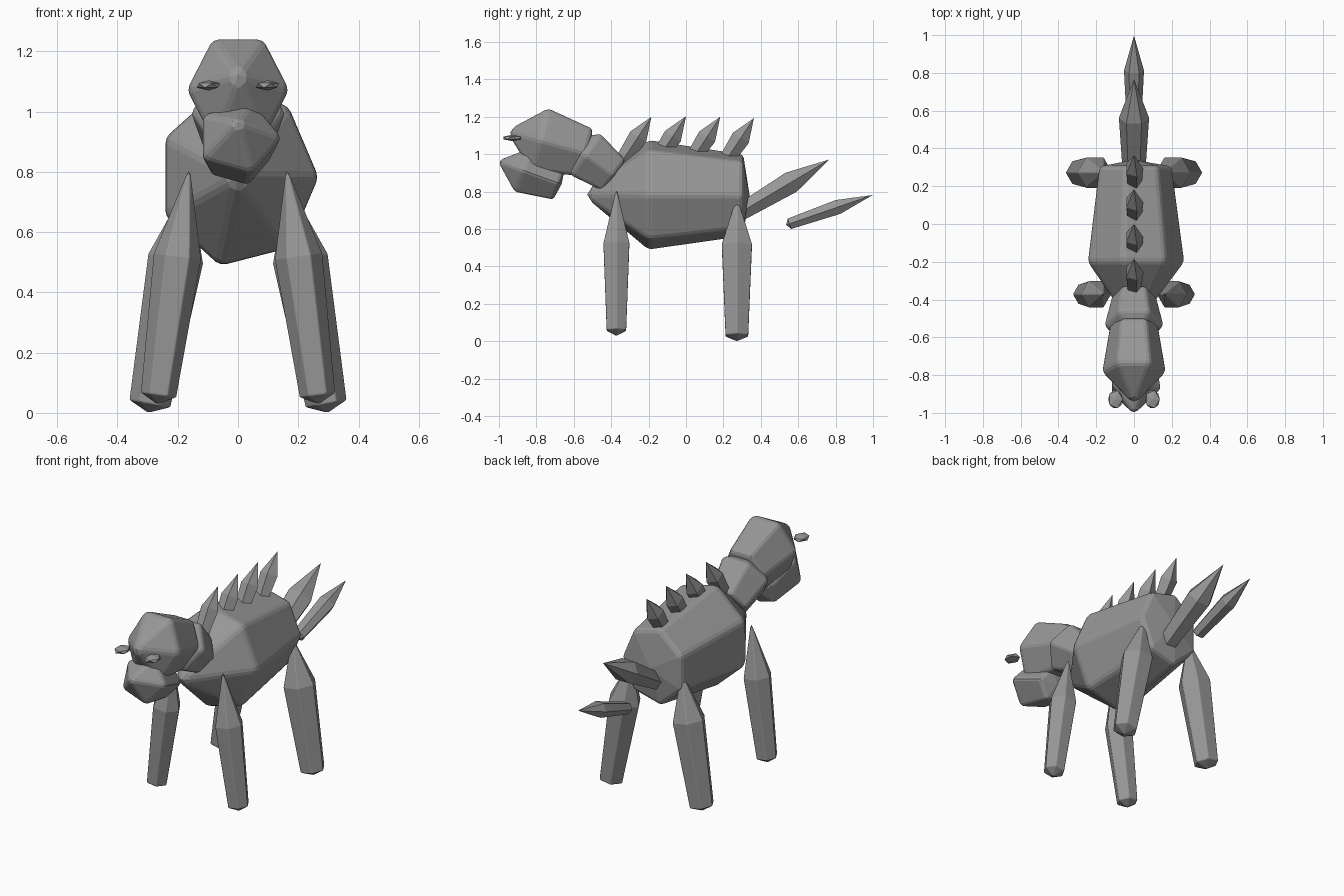
import bpy, bmesh, math
from mathutils import Vector

if "Cube" in bpy.data.objects:
    bpy.data.objects.remove(bpy.data.objects["Cube"])

grey = bpy.data.materials.new("stone grey")
grey.diffuse_color = (0.31, 0.31, 0.31, 1)
grey.use_nodes = True
grey.node_tree.nodes["Principled BSDF"].inputs["Base Color"].default_value = grey.diffuse_color


def finish(name, bm, bevel=0.0):
    bmesh.ops.recalc_face_normals(bm, faces=bm.faces)
    me = bpy.data.meshes.new(name)
    bm.to_mesh(me)
    bm.free()
    ob = bpy.data.objects.new(name, me)
    bpy.context.collection.objects.link(ob)
    me.materials.append(grey)
    if bevel:
        m = ob.modifiers.new("soft edges", 'BEVEL')
        m.width = bevel
        m.segments = 2
        m.limit_method = 'ANGLE'
        m.angle_limit = math.radians(20)
    return ob


def crystal(name, tip, end, n, rx, rz=None, bevel=0.0, t1=0.4, taper=0.75):
    """Pointed at tip, widest at t1, tapering to a blunt end."""
    rz = rz or rx
    tip, end = Vector(tip), Vector(end)
    axis = (end - tip).normalized()
    u = Vector((1, 0, 0))
    u = (u - axis * u.dot(axis)).normalized()
    v = axis.cross(u)
    bm = bmesh.new()
    rings = []
    for t, k in ((t1, 1.0), (0.96, taper)):
        c = tip.lerp(end, t)
        rings.append([bm.verts.new(c + u * rx * k * math.cos(2 * math.pi * i / n)
                                   + v * rz * k * math.sin(2 * math.pi * i / n))
                      for i in range(n)])
    a, b = bm.verts.new(tip), bm.verts.new(end)
    for i in range(n):
        j = (i + 1) % n
        bm.faces.new((a, rings[0][i], rings[0][j]))
        bm.faces.new((rings[0][i], rings[1][i], rings[1][j], rings[0][j]))
        bm.faces.new((b, rings[1][j], rings[1][i]))
    return finish(name, bm, bevel)


# torso, neck, head and jaw
crystal("body", (0, -0.56, 0.785), (0, 0.34, 0.78), 7, 0.27, 0.305, 0.02)
crystal("neck", (0, -0.646, 1.078), (0, -0.375, 0.88), 6, 0.16, 0.157, 0.015)
crystal("head", (0, -0.96, 1.125), (0, -0.515, 1.005), 6, 0.172, 0.2, 0.018)
crystal("jaw", (0, -1.012, 0.967), (0, -0.665, 0.84), 5, 0.147, 0.135, 0.015)

# legs and eyes, mirrored left and right
for side, s in (("left", -1), ("right", 1)):
    crystal("front_leg_" + side, (s * 0.16, -0.372, 0.82), (s * 0.268, -0.372, 0.028),
            6, 0.08, bevel=0.004, t1=0.38)
    crystal("back_leg_" + side, (s * 0.16, 0.272, 0.775), (s * 0.298, 0.272, 0.0),
            6, 0.093, bevel=0.004, t1=0.34)
    bm = bmesh.new()
    bmesh.ops.create_icosphere(bm, subdivisions=1, radius=1)
    bmesh.ops.scale(bm, vec=(0.043, 0.055, 0.017), verts=bm.verts)
    bmesh.ops.translate(bm, vec=(s * 0.098, -0.928, 1.087), verts=bm.verts)
    finish("eye_" + side, bm)

# row of back spikes
for i, (y, z) in enumerate(((-0.185, 1.2), (0.0, 1.203), (0.183, 1.2), (0.363, 1.193))):
    crystal("back_spike_%d" % (i + 1), (0, y, z), (0, y - 0.175, z - 0.265),
            5, 0.05, 0.053)

# two tail segments
crystal("tail_base", (0, 0.767, 0.972), (0, 0.255, 0.668), 6, 0.08, 0.068)
crystal("tail_tip", (0, 0.998, 0.782), (0, 0.535, 0.622), 6, 0.053, 0.045)
